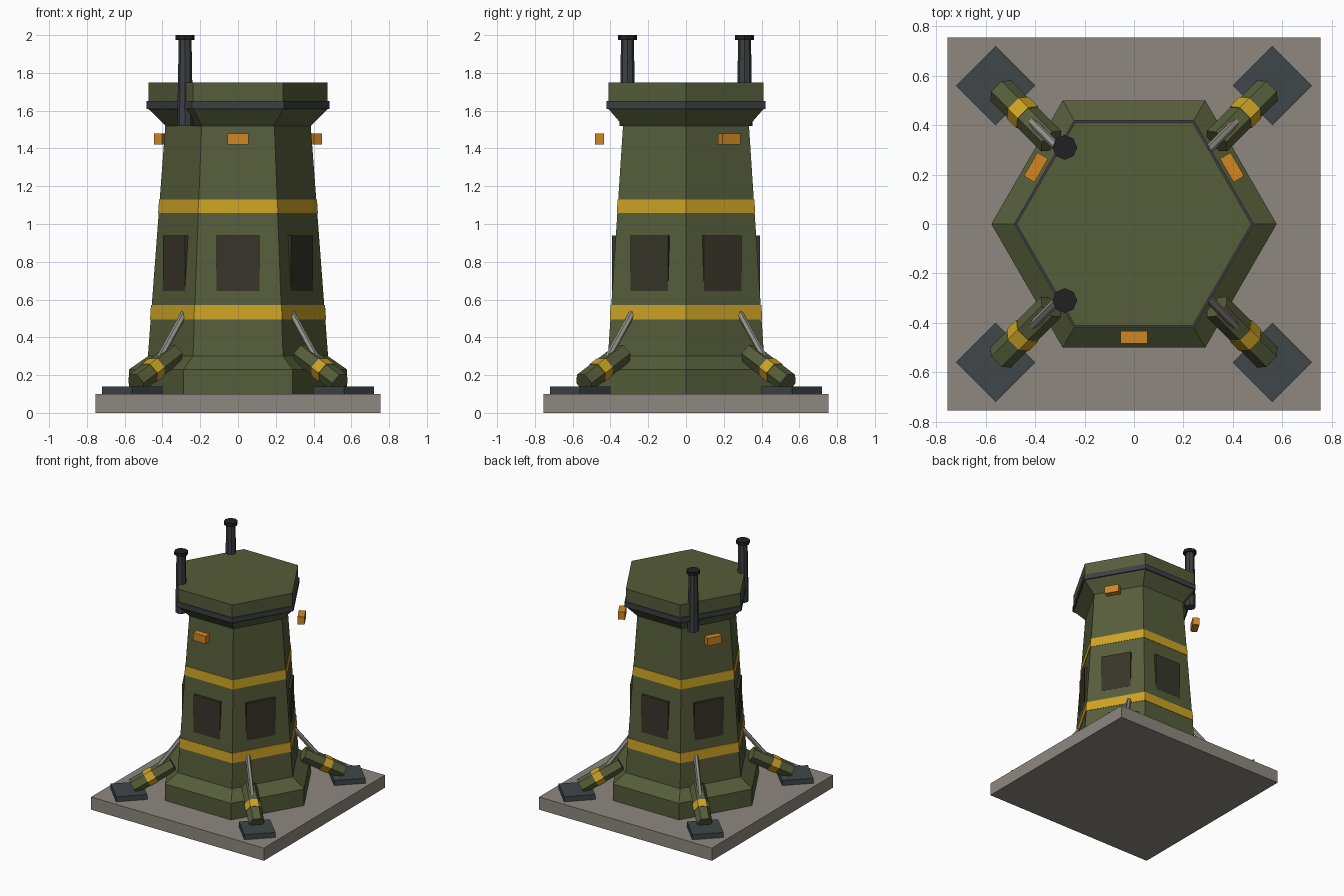
import bpy, math
from mathutils import Vector, Matrix

if "Cube" in bpy.data.objects:
    bpy.data.objects.remove(bpy.data.objects["Cube"])


def material(name, r, g, b):
    m = bpy.data.materials.new(name)
    lin = [((c / 255 + 0.055) / 1.055) ** 2.4 for c in (r, g, b)]
    m.diffuse_color = (*lin, 1)
    m.use_nodes = True
    m.node_tree.nodes["Principled BSDF"].inputs["Base Color"].default_value = m.diffuse_color
    return m


OLIVE = material("olive", 86, 93, 58)
YELLOW = material("yellow", 205, 163, 36)
CONCRETE = material("concrete", 141, 135, 126)
SLATE = material("slate", 64, 70, 73)
GUNMETAL = material("gunmetal", 60, 64, 68)
BLACK = material("black", 33, 33, 35)
GLASS = material("dark_panel", 56, 54, 41)
ORANGE = material("orange", 209, 134, 36)
STEEL = material("steel", 150, 146, 140)


def mesh_object(name, verts, faces, mat):
    me = bpy.data.meshes.new(name)
    me.from_pydata(verts, [], faces)
    me.materials.append(mat)
    ob = bpy.data.objects.new(name, me)
    bpy.context.collection.objects.link(ob)
    return ob


def loft(name, rings, n, mat):
    """Skin a list of n-point rings and close both ends."""
    verts = [v for ring in rings for v in ring]
    faces = [tuple(range(n))[::-1], tuple(range(len(verts) - n, len(verts)))]
    for k in range(len(rings) - 1):
        for i in range(n):
            j = (i + 1) % n
            faces.append((k * n + i, k * n + j, k * n + n + j, k * n + n + i))
    return mesh_object(name, verts, faces, mat)


def prism(name, profile, mat, n=6, x=0, y=0):
    """Upright n-sided solid from (radius, z) pairs, corner towards +x."""
    rings = [[(x + r * math.cos(math.tau * i / n), y + r * math.sin(math.tau * i / n), z)
              for i in range(n)] for r, z in profile]
    return loft(name, rings, n, mat)


def tube(name, a, b, r, mat, n=6):
    """Slanted n-sided bar between two points, flat side upwards."""
    a, b = Vector(a), Vector(b)
    d = (b - a).normalized()
    side = Vector((0, 0, 1)).cross(d).normalized()
    up = d.cross(side)
    rings = [[p + r * (side * math.cos(math.tau * i / n) + up * math.sin(math.tau * i / n))
              for i in range(n)] for p in (a, b)]
    return loft(name, rings, n, mat)


def box(name, size, centre, mat, angle=0):
    """Box whose centre is given before turning it about the z axis."""
    rot = Matrix.Rotation(angle, 3, 'Z')
    sx, sy, sz = (s / 2 for s in size)
    rings = [[rot @ (Vector(centre) + Vector((x * sx, y * sy, z * sz)))
              for x, y in ((-1, -1), (1, -1), (1, 1), (-1, 1))] for z in (-1, 1)]
    return loft(name, rings, 4, mat)


# Ground slab
box("base_slab", (1.51, 1.51, 0.1), (0, 0, 0.05), CONCRETE)

# Tower shaft with flared foot and head
prism("tower_body", [(0.577, 0.1), (0.577, 0.23), (0.477, 0.3), (0.385, 1.52),
                     (0.475, 1.61)], OLIVE)
prism("collar_band", [(0.485, 1.61), (0.485, 1.65)], GUNMETAL)
prism("roof_cap", [(0.475, 1.65), (0.475, 1.75)], OLIVE)

# Painted stripes around the shaft
prism("lower_stripe", [(0.466, 0.495), (0.461, 0.57)], YELLOW)
prism("upper_stripe", [(0.423, 1.058), (0.418, 1.13)], YELLOW)

# Panel on every side, lamp on every other side
for i in range(6):
    angle = math.radians(30 + 60 * i)
    box("wall_panel", (0.04, 0.23, 0.295), (0.371, 0, 0.7925), GLASS, angle)
    if i % 2 == 0:
        box("warning_lamp", (0.05, 0.11, 0.06), (0.458, 0, 1.45), ORANGE, angle)

# Exhaust pipes at the two left corners
for s in (-1, 1):
    prism("exhaust_pipe", [(0.042, 1.52), (0.034, 1.98)], GUNMETAL, 8, -0.28, 0.31 * s)
    prism("exhaust_rim", [(0.05, 1.975), (0.05, 2.0)], BLACK, 8, -0.28, 0.31 * s)

# Four stabiliser legs with foot pads, stripes and brace rods
for sx in (-1, 1):
    for sy in (-1, 1):
        def at(h, z):
            return Vector((sx * h, sy * h, z))
        top, foot = at(0.335, 0.315), at(0.54, 0.158)
        tube("leg", top, foot, 0.058, OLIVE)
        tube("leg_stripe", top.lerp(foot, 0.47), top.lerp(foot, 0.66), 0.062, YELLOW)
        tube("brace_rod", at(0.44, 0.245), at(0.283, 0.53), 0.018, STEEL)
        box("foot_pad", (0.226, 0.226, 0.04), (0.56 * math.sqrt(2), 0, 0.12), SLATE,
            math.atan2(sy, sx))
